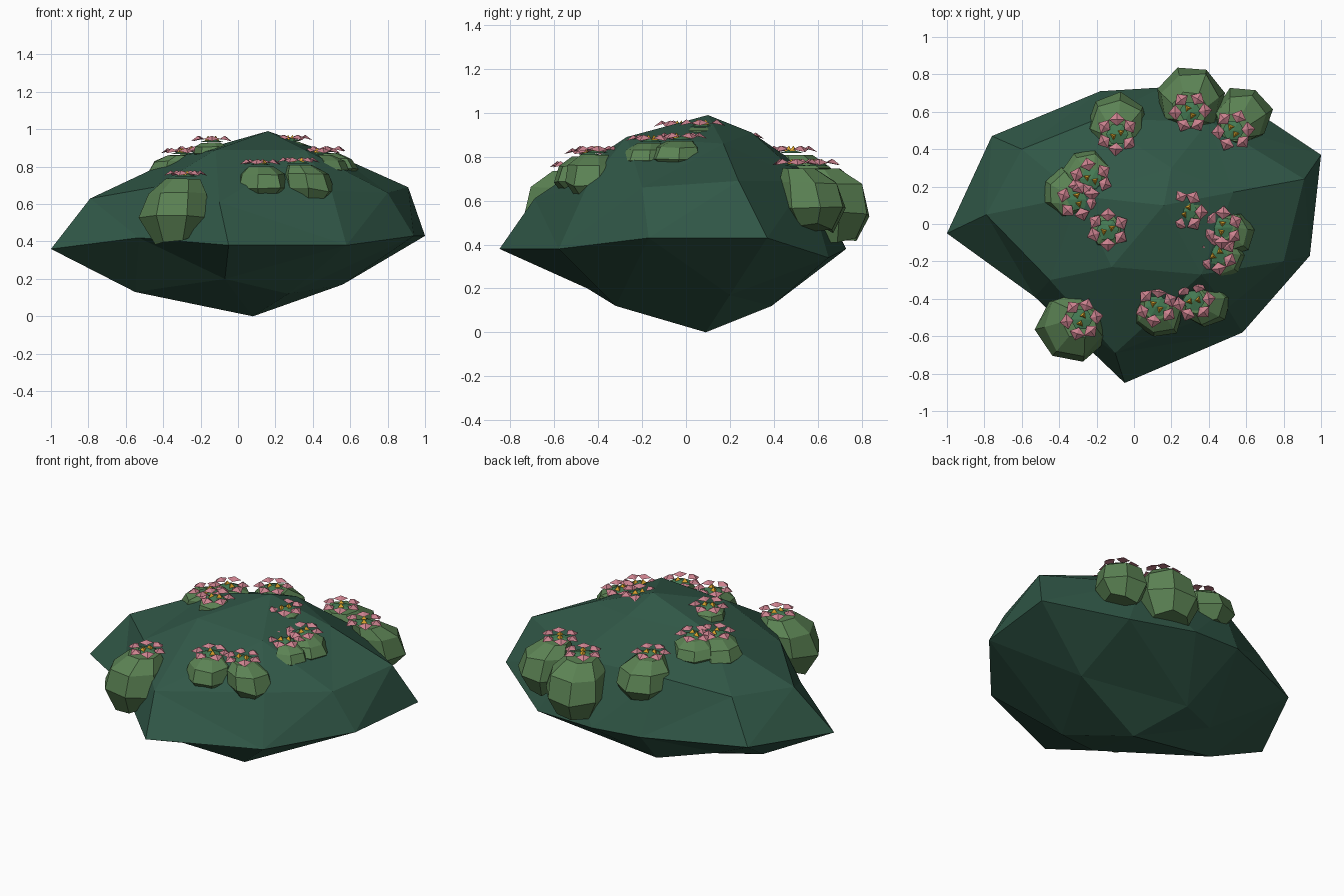
import bpy, bmesh, math, random
from mathutils import Vector

random.seed(4)
cube = bpy.data.objects.get("Cube")
if cube:
    bpy.data.objects.remove(cube, do_unlink=True)


def material(name, colour):
    mat = bpy.data.materials.new(name)
    mat.use_nodes = True
    mat.diffuse_color = (*colour, 1)
    bsdf = mat.node_tree.nodes["Principled BSDF"]
    bsdf.inputs["Base Color"].default_value = (*colour, 1)
    bsdf.inputs["Roughness"].default_value = 0.9
    return mat


rock_green = material("dark rock green", (0.03, 0.096, 0.063))
bush_green = material("bush green", (0.105, 0.225, 0.088))
heart_green = material("flower heart green", (0.06, 0.2, 0.09))
petal_pink = material("petal pink", (0.6, 0.22, 0.27))
pollen_yellow = material("pollen yellow", (0.8, 0.42, 0.03))


def finish(bm, name, *mats):
    mesh = bpy.data.meshes.new(name)
    bmesh.ops.recalc_face_normals(bm, faces=bm.faces)
    bm.to_mesh(mesh)
    bm.free()
    for mat in mats:
        mesh.materials.append(mat)
    obj = bpy.data.objects.new(name, mesh)
    bpy.context.collection.objects.link(obj)


def polar(angle, radius, z=0.0):
    return Vector((math.cos(angle) * radius, math.sin(angle) * radius, z))


# Boulder corners: crown, shoulder, rim and underside
crown = [(.16, .1, .99), (.36, -.27, .89), (-.12, -.23, .89),
         (.53, .17, .86), (.2, .3, .91), (-.3, .15, .86)]
shoulder = [(-.79, .05, .63), (-.2, .56, .73), (.4, .55, .69), (.91, .24, .69),
            (.8, -.2, .66), (.5, -.45, .67), (-.1, -.69, .61), (-.45, -.3, .69), (-.6, .4, .65)]
rim = [(-1, -.05, .36), (-.76, .47, .4), (-.18, .71, .4), (.15, .73, .38), (.58, .65, .34),
       (1, .37, .43), (.94, -.17, .43), (.58, -.58, .38), (-.05, -.85, .38), (-.53, -.39, .42)]
underside = [(.08, .09, 0), (-.55, .02, .13), (.56, .2, .17), (.27, -.32, .12),
             (-.07, .39, .12), (-.38, .22, .17), (-.07, -.45, .2)]

# Faceted skin: join the corners as seen on a ball, then move them into place
bm = bmesh.new()
corners = {}
for p in crown + shoulder + rim + underside:
    direction = Vector((p[0], p[1] / .8, (p[2] - .4) / .55)).normalized()
    corners[bm.verts.new(direction)] = p
bmesh.ops.convex_hull(bm, input=bm.verts)
for vert, p in corners.items():
    vert.co = p
finish(bm, "boulder", rock_green)


# Bushes: drooping faceted domes that widen from the flower down to a ragged hem
def bush(index, top, bulge, radius, bottom, sides=7):
    bm = bmesh.new()
    turn = random.uniform(0, 6)
    apex, foot = Vector(top), Vector((*bulge, bottom))
    rings = []
    for drop, width, lean in ((.03, .5, .2), (.25, .87, .75), (.62, 1, 1), (.95, .62, 1)):
        centre = apex.lerp(foot, lean)
        centre.z = top[2] + (bottom - top[2]) * drop
        ring = []
        for k in range(sides):
            r = radius * width * random.uniform(.95, 1.08)
            sag = random.uniform(-.08, .08) * (top[2] - bottom) * drop
            ring.append(bm.verts.new(centre + polar(turn + k * math.tau / sides, r, sag)))
        rings.append(ring)
    for upper, lower in zip(rings, rings[1:]):
        for k in range(sides):
            n = (k + 1) % sides
            bm.faces.new((upper[k], upper[n], lower[n], lower[k]))
    bm.faces.new(rings[0])
    bm.faces.new(rings[-1][::-1])
    finish(bm, f"bush_{index}", bush_green)


# Flowers: a ring of pointed petals around a green heart with pollen grains
def flower(index, centre, petals=6):
    bm = bmesh.new()
    origin = Vector(centre)
    turn = random.uniform(0, 6)

    def pyramid(base, peak, slot):
        ring = [bm.verts.new(origin + p) for p in base]
        tip = bm.verts.new(origin + peak)
        faces = [bm.faces.new((a, b, tip)) for a, b in zip(ring, ring[1:] + ring[:1])]
        faces.append(bm.faces.new(ring[::-1]))
        for f in faces:
            f.material_index = slot

    step = math.tau / petals
    for k in range(petals):
        a = turn + k * step + random.uniform(-.1, .1)
        pyramid([polar(a, .045), polar(a + .5, .088, .004), polar(a, .118, -.008),
                 polar(a - .5, .088, .004)], polar(a, .08, .02), 0)
    pyramid([polar(k * step, .06, -.012) for k in range(petals)], Vector((0, 0, .004)), 1)
    for k in range(2):
        spot = polar(turn + k * math.pi, .022)
        pyramid([spot + polar(turn + j * math.tau / 3, .022, -.004) for j in range(3)],
                spot + Vector((0, 0, .02)), 2)
    finish(bm, f"flower_{index}", petal_pink, heart_green, pollen_yellow)


# Each plant: flower position, centre of the bush bulge, bush radius, hem height
plants = [((-.28, -.51, .76), (-.33, -.55), .19, .39),
          ((.12, -.44, .82), (.13, -.47), .14, .62),
          ((.32, -.41, .83), (.38, -.42), .135, .59),
          ((.47, -.02, .89), (.52, -.05), .12, .74),
          ((.44, -.16, .88), (.48, -.18), .11, .73),
          ((.28, .07, .95), (.3, .06), .08, .87),
          ((-.14, -.03, .945), (-.14, -.03), .1, .83),
          ((-.23, .24, .89), (-.25, .27), .13, .73),
          ((-.3, .13, .88), (-.36, .17), .13, .71),
          ((-.09, .48, .83), (-.09, .54), .165, .56),
          ((.3, .6, .77), (.3, .67), .185, .41),
          ((.53, .5, .77), (.58, .58), .155, .46)]
for i, (top, bulge, radius, hem) in enumerate(plants, 1):
    bush(i, (top[0], top[1], top[2] - .014), bulge, radius, hem)
    flower(i, top)
